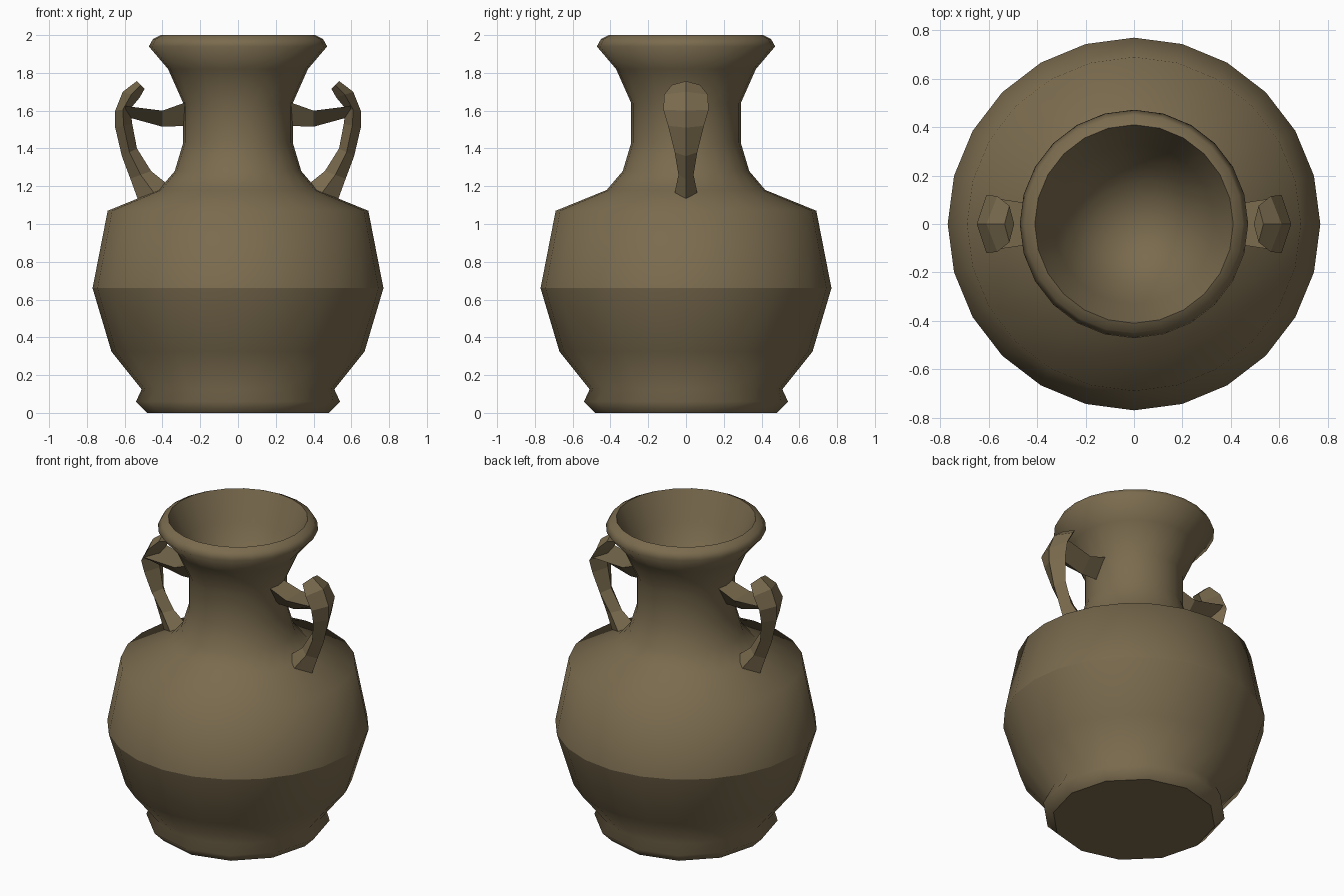
import bpy, bmesh, math

if "Cube" in bpy.data.objects:
    bpy.data.objects.remove(bpy.data.objects["Cube"])

clay = bpy.data.materials.new("brown clay")
clay.diffuse_color = (0.195, 0.147, 0.077, 1)
clay.use_nodes = True
clay.node_tree.nodes["Principled BSDF"].inputs["Base Color"].default_value = clay.diffuse_color
SEG = 24


def finish(bm, name):
    bmesh.ops.recalc_face_normals(bm, faces=bm.faces)
    me = bpy.data.meshes.new(name)
    bm.to_mesh(me)
    bm.free()
    me.materials.append(clay)
    ob = bpy.data.objects.new(name, me)
    bpy.context.collection.objects.link(ob)
    return ob


def skin(bm, rings):
    for a, b in zip(rings, rings[1:]):
        n = len(a)
        for i in range(n):
            bm.faces.new((a[i], a[(i + 1) % n], b[(i + 1) % n], b[i]))


# Vase body: outer profile from the foot to the lip, then the inside of the neck
profile = [(0.48, 0), (0.54, 0.06), (0.51, 0.125), (0.67, 0.325), (0.77, 0.66),
           (0.69, 1.07), (0.42, 1.18), (0.335, 1.28), (0.29, 1.43), (0.29, 1.64),
           (0.37, 1.82), (0.472, 1.94), (0.45, 1.98), (0.41, 2.0),
           (0.33, 1.82), (0.25, 1.65), (0.13, 1.55)]
bm = bmesh.new()
rings = []
for r, z in profile:
    ring = []
    for i in range(SEG):
        # the foot has half as many sides
        k = math.cos(math.pi / 12) if z < 0.1 and i % 2 else 1
        a = i * math.tau / SEG
        ring.append(bm.verts.new((r * k * math.cos(a), r * k * math.sin(a), z)))
    rings.append(ring)
skin(bm, rings)
bottom = bm.faces.new(rings[0])
floor = bm.verts.new((0, 0, 1.52))
for i in range(SEG):
    bm.faces.new((rings[-1][i], rings[-1][(i + 1) % SEG], floor))
for f in bm.faces:
    f.smooth = True
bottom.smooth = False
# crisp edges at the base, the widest line and the lip
for e in bm.edges:
    for k in (0, 4, 13):
        if all(abs(v.co.z - profile[k][1]) < 1e-4 for v in e.verts):
            e.smooth = False
finish(bm, "vase_body")

# Handle: diamond sections (outer x, z, inner x, z, half width)
upright = [(0.53, 1.13, 0.36, 1.20, 0.06), (0.57, 1.24, 0.46, 1.28, 0.04),
           (0.615, 1.36, 0.535, 1.40, 0.06), (0.65, 1.51, 0.56, 1.53, 0.095),
           (0.65, 1.60, 0.57, 1.61, 0.12), (0.61, 1.70, 0.52, 1.67, 0.115),
           (0.535, 1.757, 0.495, 1.715, 0.075)]
# Strut to the neck: (x, top z, bottom z, half width)
strut = [(0.26, 1.65, 0.0 + 1.52, 0.07), (0.40, 1.60, 1.515, 0.08),
         (0.60, 1.625, 1.57, 0.11)]


def handle_part(sections, name, side):
    bm = bmesh.new()
    rings = [[bm.verts.new((side * x, y, z)) for x, y, z in s] for s in sections]
    skin(bm, rings)
    bm.faces.new(rings[0])
    bm.faces.new(rings[-1])
    finish(bm, name)


for side, label in ((1, "right"), (-1, "left")):
    handle_part([[(xo, 0, zo), ((xo + xi) / 2, w, (zo + zi) / 2), (xi, 0, zi),
                  ((xo + xi) / 2, -w, (zo + zi) / 2)]
                 for xo, zo, xi, zi, w in upright], label + "_handle", side)
    handle_part([[(x, w, t), (x, 0, b), (x, -w, t)] for x, t, b, w in strut],
                label + "_handle_strut", side)
